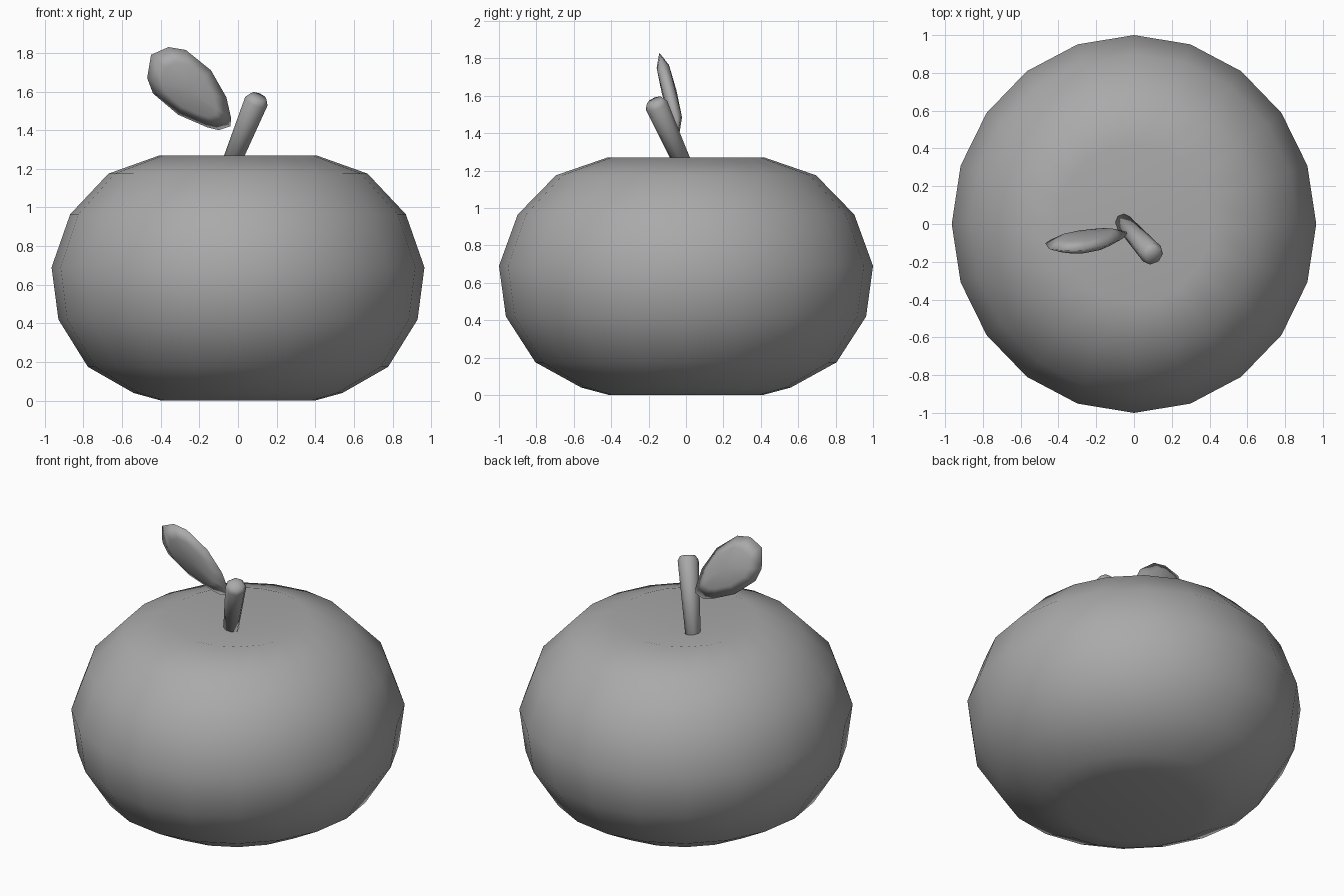
import bpy, bmesh, math
from mathutils import Vector

cube = bpy.data.objects.get("Cube")
if cube:
    bpy.data.objects.remove(cube, do_unlink=True)

grey = bpy.data.materials.new("mid grey")
grey.use_nodes = True
grey.diffuse_color = (0.4, 0.4, 0.4, 1)
grey.node_tree.nodes["Principled BSDF"].inputs["Base Color"].default_value = (0.4, 0.4, 0.4, 1)


def loft(name, rings, start, end):
    """Skin a list of equal point rings, closed at both ends by a fan to a pole."""
    bm = bmesh.new()
    rows = [[bm.verts.new(p) for p in ring] for ring in rings]
    n = len(rows[0])
    for a, b in zip(rows, rows[1:]):
        for i in range(n):
            j = (i + 1) % n
            bm.faces.new((a[i], a[j], b[j], b[i]))
    for row, pole in ((rows[0], start), (rows[-1], end)):
        tip = bm.verts.new(pole)
        for i in range(n):
            bm.faces.new((row[i], row[(i + 1) % n], tip))
    bmesh.ops.recalc_face_normals(bm, faces=bm.faces)
    for f in bm.faces:
        f.smooth = True
    mesh = bpy.data.meshes.new(name)
    bm.to_mesh(mesh)
    bm.free()
    obj = bpy.data.objects.new(name, mesh)
    bpy.context.collection.objects.link(obj)
    mesh.materials.append(grey)
    return obj


def circle(n):
    return [(math.cos(2 * math.pi * i / n), math.sin(2 * math.pi * i / n)) for i in range(n)]


# Fruit body: squat profile (radius, height) with a shallow dimple at both poles
profile = [(0.41, 0.0), (0.56, 0.04), (0.805, 0.175), (0.963, 0.42),
           (1.0, 0.69), (0.90, 0.965), (0.695, 1.175), (0.42, 1.27)]
loft("fruit_body",
     [[(0.965 * r * c, r * s, z) for c, s in circle(20)] for r, z in profile],
     (0, 0, 0.03), (0, 0, 1.17))

# Stem: straight leaning rod that widens upwards, with a bevelled tip
axis = Vector((0.17, -0.195, 0.42)).normalized()
side = axis.cross(Vector((0, 0, 1))).normalized()
up = axis.cross(side)
path = [((-0.08, 0.035, 1.12), 0.043), ((0.095, -0.158, 1.55), 0.062),
        ((0.106, -0.168, 1.574), 0.045)]
loft("stem",
     [[Vector(p) + r * (c * side + s * up) for c, s in circle(8)] for p, r in path],
     path[0][0], Vector(path[-1][0]) + axis * 0.002)

# Leaf: outline in x and z on a tilted plane, domed on both faces
outline = [(-0.45, 1.79), (-0.36, 1.83), (-0.27, 1.815), (-0.14, 1.71), (-0.06, 1.57),
           (-0.035, 1.46), (-0.04, 1.42), (-0.10, 1.40), (-0.16, 1.415), (-0.31, 1.48),
           (-0.44, 1.59), (-0.47, 1.67)]
centre = Vector((-0.25, -0.09, 1.62))
normal = Vector((0, 1, 0.25)).normalized()


def leaf_ring(scale, lift):
    ring = []
    for x, z in outline:
        p = Vector((x, centre.y - 0.25 * (z - centre.z), z))
        ring.append(centre + (p - centre) * scale + normal * lift)
    return ring


loft("leaf",
     [leaf_ring(0.65, -0.034), leaf_ring(1.0, 0), leaf_ring(0.65, 0.034)],
     centre - normal * 0.04, centre + normal * 0.04)
